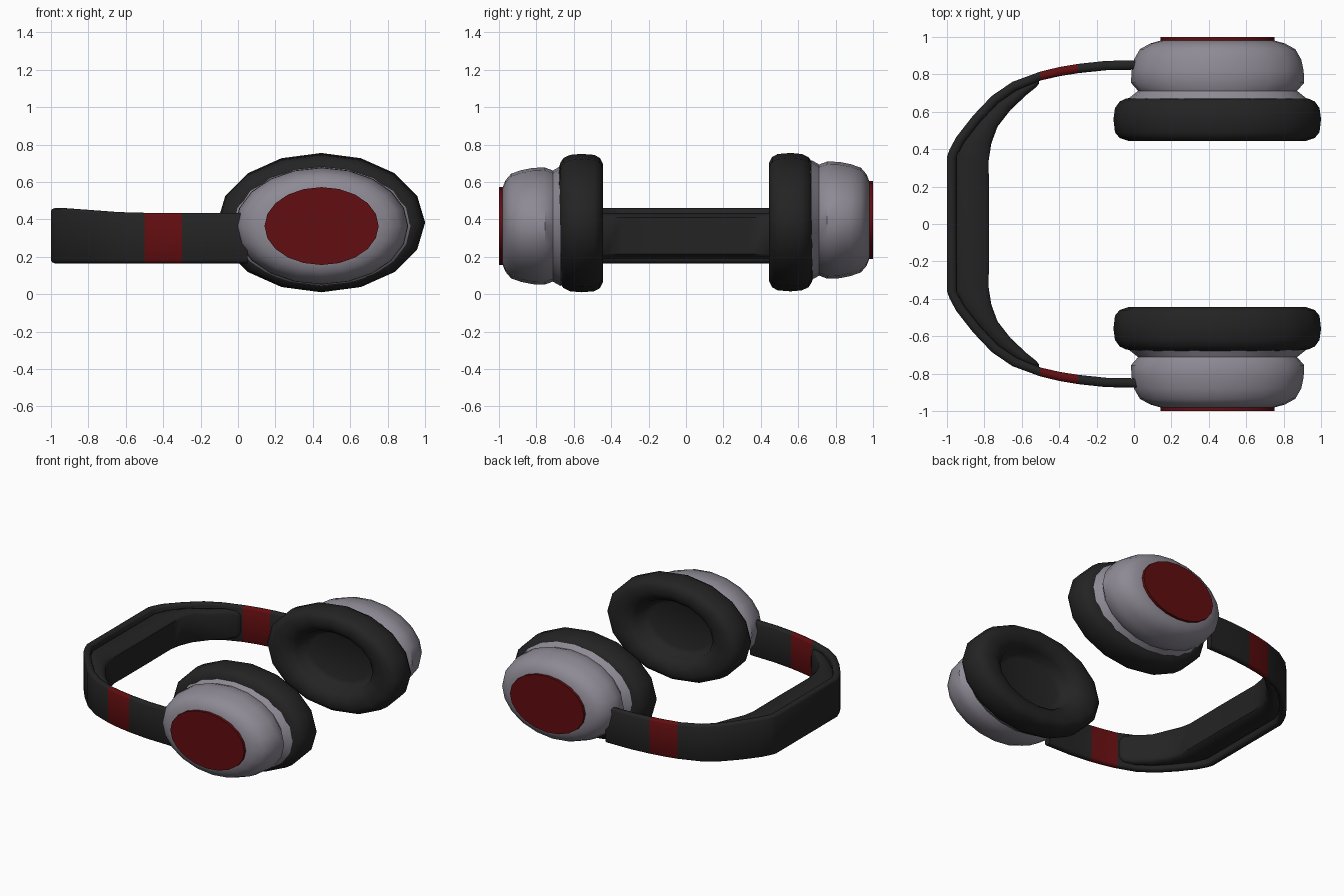
import bpy, bmesh, math
from mathutils import Vector

if "Cube" in bpy.data.objects:
    bpy.data.objects.remove(bpy.data.objects["Cube"])


def mat(name, col):
    m = bpy.data.materials.new(name)
    m.diffuse_color = (*col, 1)
    m.use_nodes = True
    m.node_tree.nodes["Principled BSDF"].inputs["Base Color"].default_value = m.diffuse_color
    return m


BLACK = mat("soft black", (0.017, 0.017, 0.017))
GREY = mat("lilac grey", (0.27, 0.255, 0.30))
RED = mat("deep red", (0.12, 0.004, 0.005))


def finish(bm, name, mats, angle=40):
    bmesh.ops.remove_doubles(bm, verts=bm.verts, dist=1e-5)
    bmesh.ops.recalc_face_normals(bm, faces=bm.faces)
    me = bpy.data.meshes.new(name)
    bm.to_mesh(me)
    bm.free()
    for m in mats:
        me.materials.append(m)
    ob = bpy.data.objects.new(name, me)
    bpy.context.collection.objects.link(ob)
    bpy.ops.object.select_all(action='DESELECT')
    ob.select_set(True)
    bpy.context.view_layer.objects.active = ob
    bpy.ops.object.shade_smooth_by_angle(angle=math.radians(angle))
    return ob


def skin(bm, rings):
    """Join closed rings of points into a capped tube."""
    vs = [[bm.verts.new(p) for p in r] for r in rings]
    n = len(vs[0])
    for a, b in zip(vs, vs[1:]):
        for i in range(n):
            bm.faces.new((a[i], a[(i + 1) % n], b[(i + 1) % n], b[i]))
    bm.faces.new(vs[0])
    bm.faces.new(vs[-1])


def oval(name, prof, side, cx, cz, m, n, angle=40):
    """Elliptic turning about y; profile rows are (y, x radius, z radius)."""
    bm = bmesh.new()
    ang = [2 * math.pi * i / n for i in range(n)]
    skin(bm, [[(cx + rx * math.cos(t), side * y, cz + rz * math.sin(t)) for t in ang]
              for y, rx, rz in prof])
    return finish(bm, name, [m], angle)


# Ear cups, cushions and coloured plates on both sides
CUSHION = [(.68, .80), (.67, .88), (.655, .94), (.62, .985), (.56, 1), (.49, .985),
           (.46, .94), (.445, .86), (.447, .74), (.465, .64), (.50, .57), (.56, .53), (.575, .45)]
CUP = [(.64, .44, .30), (.672, .475, .32), (.712, .425, .297), (.755, .463, .313),
       (.82, .46, .311), (.88, .447, .299), (.935, .415, .28), (.965, .36, .245), (.982, .30, .203)]
PLATE = [(.97, .305, .208), (1.0, .305, .208)]
for side, label, dz in ((-1, "near", 0), (1, "far", .032)):
    oval(label + "_cushion", [(y, r * .555, r * .37) for y, r in CUSHION],
         side, .445, .38 + dz * .15, BLACK, 16, 60)
    oval(label + "_ear_cup", CUP, side, .447, .364 + dz, GREY, 20)
    oval(label + "_cup_plate", PLATE, side, .447, .364 + dz, RED, 20)


def mirrored(half):
    """Complete a half path (starting on y = 0) across the xz plane."""
    flip = lambda p: tuple(Vector((q[0], -q[1])) for q in p)
    return [flip(p) for p in half[:0:-1]] + [tuple(Vector(q) for q in p) for p in half]


def section(o, i, z0, z1, c):
    """Rounded strap section between outer point o and inner point i."""
    shape = [(0, c), (.12, c * .35), (.4, 0), (.6, 0), (.88, c * .35), (1, c)]
    low = [(o.lerp(i, t), z0 + d) for t, d in shape]
    top = [(o.lerp(i, t), z1 - d) for t, d in reversed(shape)]
    return [(p.x, p.y, z) for p, z in low + top]


# Headband with red stripes
outer = [(-1, 0), (-1, .36), (-.985, .40), (-.95, .465), (-.86, .58), (-.76, .685), (-.65, .76),
         (-.5, .815), (-.4, .839), (-.3, .856), (-.15, .872), (.05, .876)]
path = [p[0] for p in mirrored([(p,) for p in outer])]
rings = []
for k, p in enumerate(path):
    t = (path[min(k + 1, len(path) - 1)] - path[max(k - 1, 0)]).normalized()
    inner = p + Vector((t.y, -t.x)) * .05
    inner.x = p.x if p.x > -.55 else inner.x
    lift = .025 * min(1, max(0, (-.6 - p.x) / .35))
    rings.append(section(p, inner, .165, .435 + lift, .016))
bm = bmesh.new()
skin(bm, rings)
for f in bm.faces:
    if -.5 < f.calc_center_median().x < -.3:
        f.material_index = 1
finish(bm, "headband", [BLACK, RED], 50)

# Padding inside the headband
pairs = [((-.955, 0), (-.775, 0)), ((-.955, .35), (-.777, .34)), ((-.915, .44), (-.763, .43)),
         ((-.825, .55), (-.73, .52)), ((-.73, .655), (-.66, .61)), ((-.63, .722), (-.575, .69)),
         ((-.54, .765), (-.525, .73)), ((-.51, .775), (-.508, .75))]
full = mirrored(pairs)
rings = []
for k, (o, i) in enumerate(full):
    e = min(k, len(full) - 1 - k)
    shrink = (.05, .015, 0)[min(e, 2)]
    rings.append(section(o, i, .19 + shrink, .435 - shrink - .02 * (e < 4), .025))
bm = bmesh.new()
skin(bm, rings)
finish(bm, "headband_pad", [BLACK], 50)
